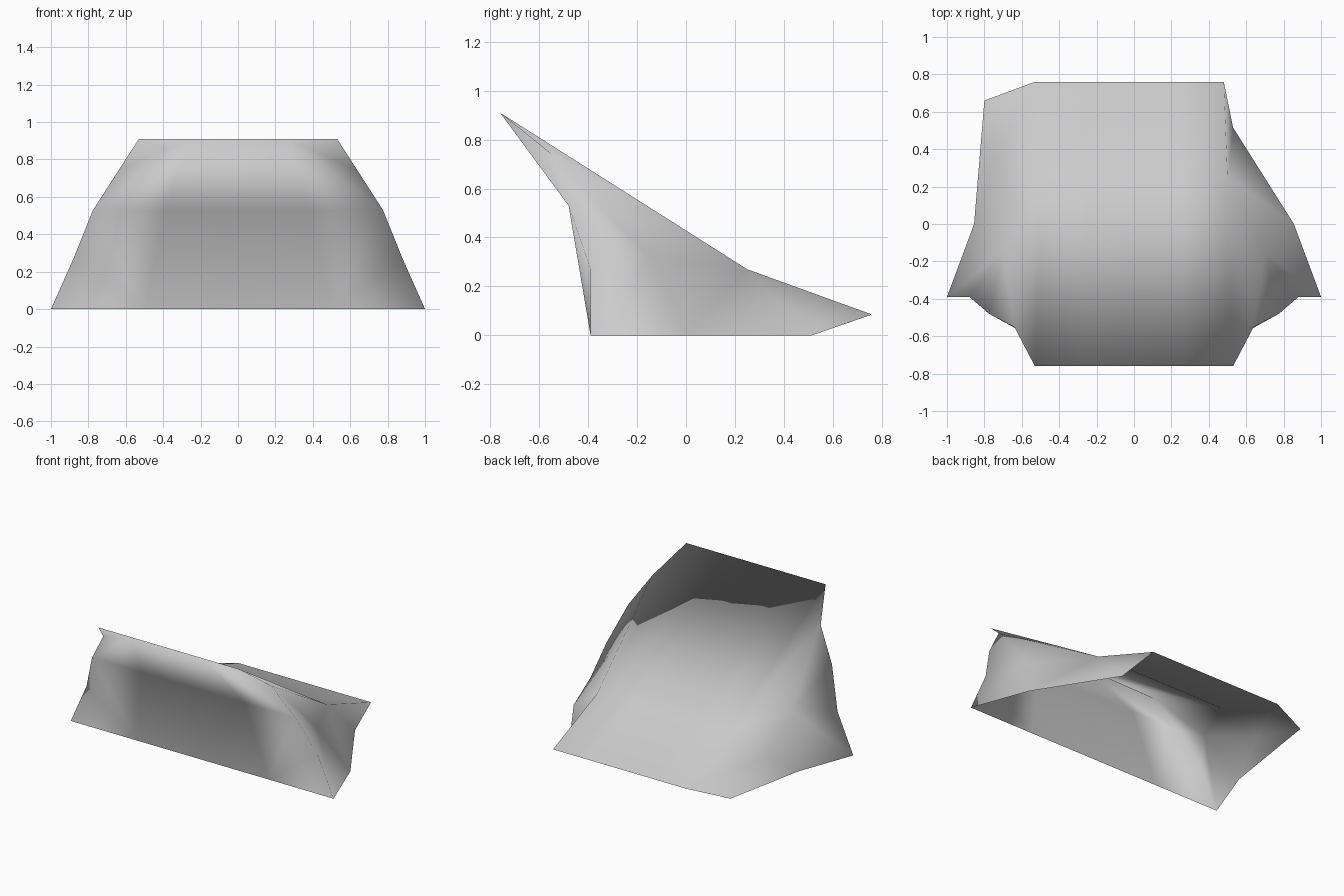
import bpy
import bmesh

old = bpy.data.objects.get("Cube")
if old:
    bpy.data.objects.remove(old, do_unlink=True)

# Single grey cloth-like material
grey = bpy.data.materials.new("plain grey")
grey.use_nodes = True
grey.diffuse_color = (0.6, 0.6, 0.6, 1)
grey.node_tree.nodes["Principled BSDF"].inputs["Base Color"].default_value = (0.6, 0.6, 0.6, 1)

bm = bmesh.new()
COLUMNS = (-1, -0.5, 0, 0.5, 1)


def row(left, right, y, z):
    """Straight row of vertices running across the shell."""
    mid, half = (left + right) / 2, (right - left) / 2
    return [bm.verts.new((mid + half * c, y, z)) for c in COLUMNS]


def sheet(a, b, first, last):
    """Quads between two rows."""
    for i in range(first, last):
        bm.faces.new((a[i], a[i + 1], b[i + 1], b[i]))


def fan(hub, rim):
    """Triangles from one hub to a chain of rim vertices."""
    for p, q in zip(rim, rim[1:]):
        bm.faces.new((hub, p, q))


# Front panel rows, then the roof fold and the back hem
base = row(-1, 1, -0.39, 0)
waist = row(-0.775, 0.775, -0.48, 0.53)
crest = row(-0.53, 0.53, -0.76, 0.91)
fold = row(-0.5, 0.5, 0.25, 0.27)
hem = row(-0.53, 0.48, 0.76, 0.085)

sheet(base, waist, 1, 3)
sheet(waist, crest, 1, 3)
sheet(crest, fold, 0, 4)
sheet(fold, hem, 0, 4)

# Scooped front corners and pinched side walls
for side, end, inner in ((-1, 0, 1), (1, 4, 3)):
    low = bm.verts.new((side * 0.88, -0.39, 0.27))
    high = bm.verts.new((side * 0.64, -0.55, 0.74))
    pinch = bm.verts.new((side * 0.7, -0.15, 0.32))
    foot = bm.verts.new((side * 0.855, 0, 0))

    fan(base[inner], [base[end], low, waist[end], waist[inner]])
    fan(crest[inner], [waist[inner], waist[end], high, crest[end]])
    fan(pinch, [foot, base[end], low, waist[end], high, fold[end]])
    fan(high, [crest[end], fold[end]])

    if side > 0:
        # Tucked back corner
        heel = bm.verts.new((0.53, 0.515, 0))
        fan(fold[end], [pinch, foot, heel, hem[end]])
    else:
        # Flared back corner
        flare = bm.verts.new((-0.8, 0.66, 0.05))
        knee = bm.verts.new((-0.78, 0.25, 0.17))
        fan(knee, [fold[end], pinch, foot, flare, hem[end], fold[end]])

# Consistent outward normals
bmesh.ops.recalc_face_normals(bm, faces=bm.faces[:])
bm.normal_update()
roof = next(f for f in bm.faces if fold[2] in f.verts and hem[2] in f.verts)
if roof.normal.z < 0:
    bmesh.ops.reverse_faces(bm, faces=bm.faces[:])
for face in bm.faces:
    face.smooth = True

mesh = bpy.data.meshes.new("draped_shell")
bm.to_mesh(mesh)
bm.free()
mesh.materials.append(grey)
shell = bpy.data.objects.new("draped_shell", mesh)
bpy.context.collection.objects.link(shell)
